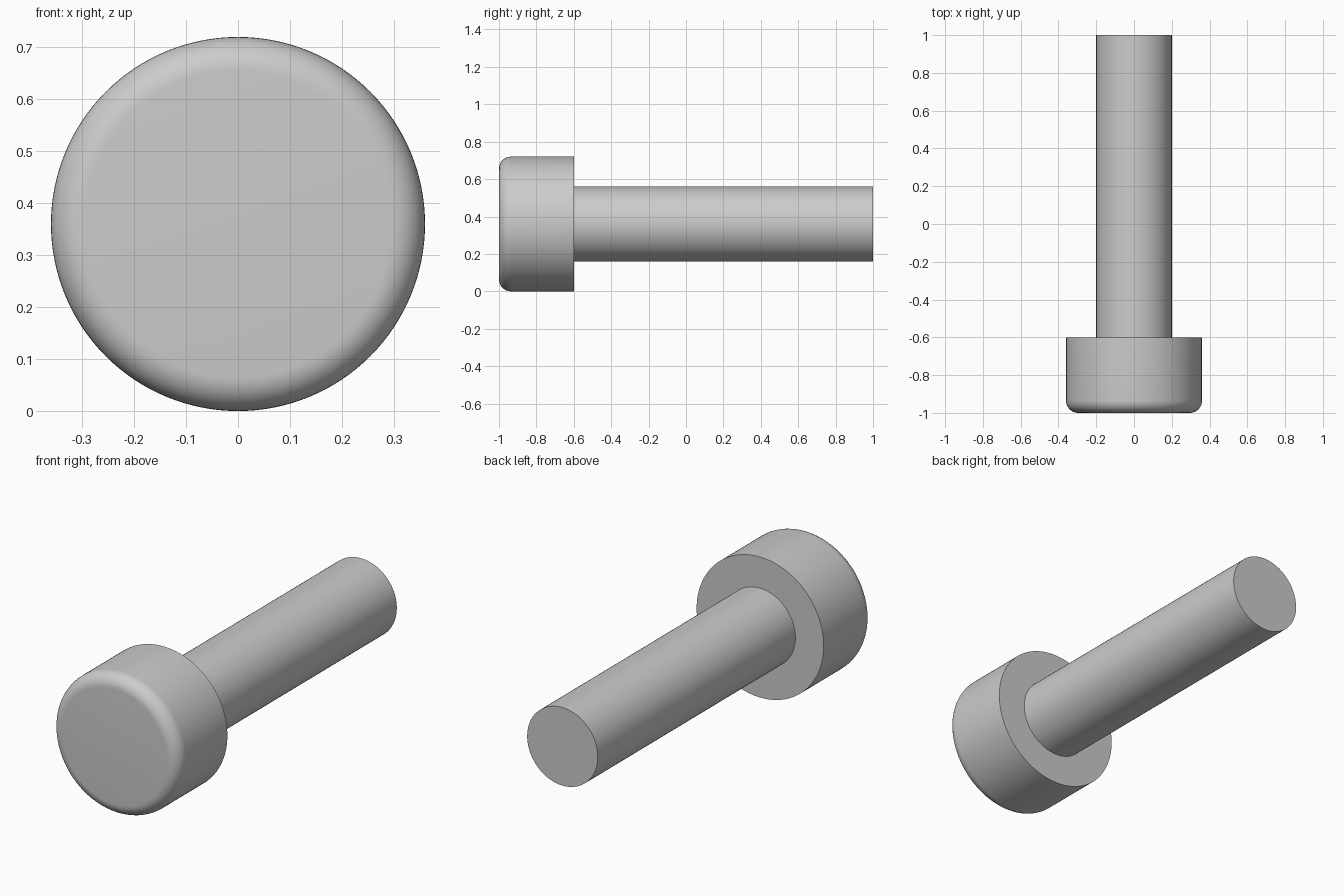
import bpy, bmesh
from math import sin, cos, pi, radians

if "Cube" in bpy.data.objects:
    bpy.data.objects.remove(bpy.data.objects["Cube"])

SEGMENTS = 128
AXIS_Z = 0.36
HEAD_R, SHAFT_R, FILLET = 0.36, 0.20, 0.065


def lathe(name, profile):
    """Turn a (radius, y) profile around the bolt axis and cap both ends."""
    bm = bmesh.new()
    rings = [[bm.verts.new((r * sin(2 * pi * i / SEGMENTS), y,
                            AXIS_Z + r * cos(2 * pi * i / SEGMENTS)))
              for i in range(SEGMENTS)] for r, y in profile]
    for a, b in zip(rings, rings[1:]):
        for i in range(SEGMENTS):
            j = (i + 1) % SEGMENTS
            bm.faces.new((a[i], a[j], b[j], b[i]))
    bm.faces.new(rings[0])
    bm.faces.new(rings[-1])
    bmesh.ops.recalc_face_normals(bm, faces=bm.faces)
    mesh = bpy.data.meshes.new(name)
    bm.to_mesh(mesh)
    bm.free()
    obj = bpy.data.objects.new(name, mesh)
    bpy.context.collection.objects.link(obj)
    bpy.context.view_layer.objects.active = obj
    obj.select_set(True)
    bpy.ops.object.shade_smooth_by_angle(angle=radians(30))
    return obj


# Rounded front edge of the head
STEPS = 10
profile = [(HEAD_R - FILLET + FILLET * sin(pi / 2 * k / STEPS),
            -1 + FILLET - FILLET * cos(pi / 2 * k / STEPS))
           for k in range(STEPS + 1)]
# Head side, flat shoulder and plain shaft
profile += [(HEAD_R, -0.6), (SHAFT_R, -0.6), (SHAFT_R, 1.0)]

lathe("cap_head_bolt", profile)
